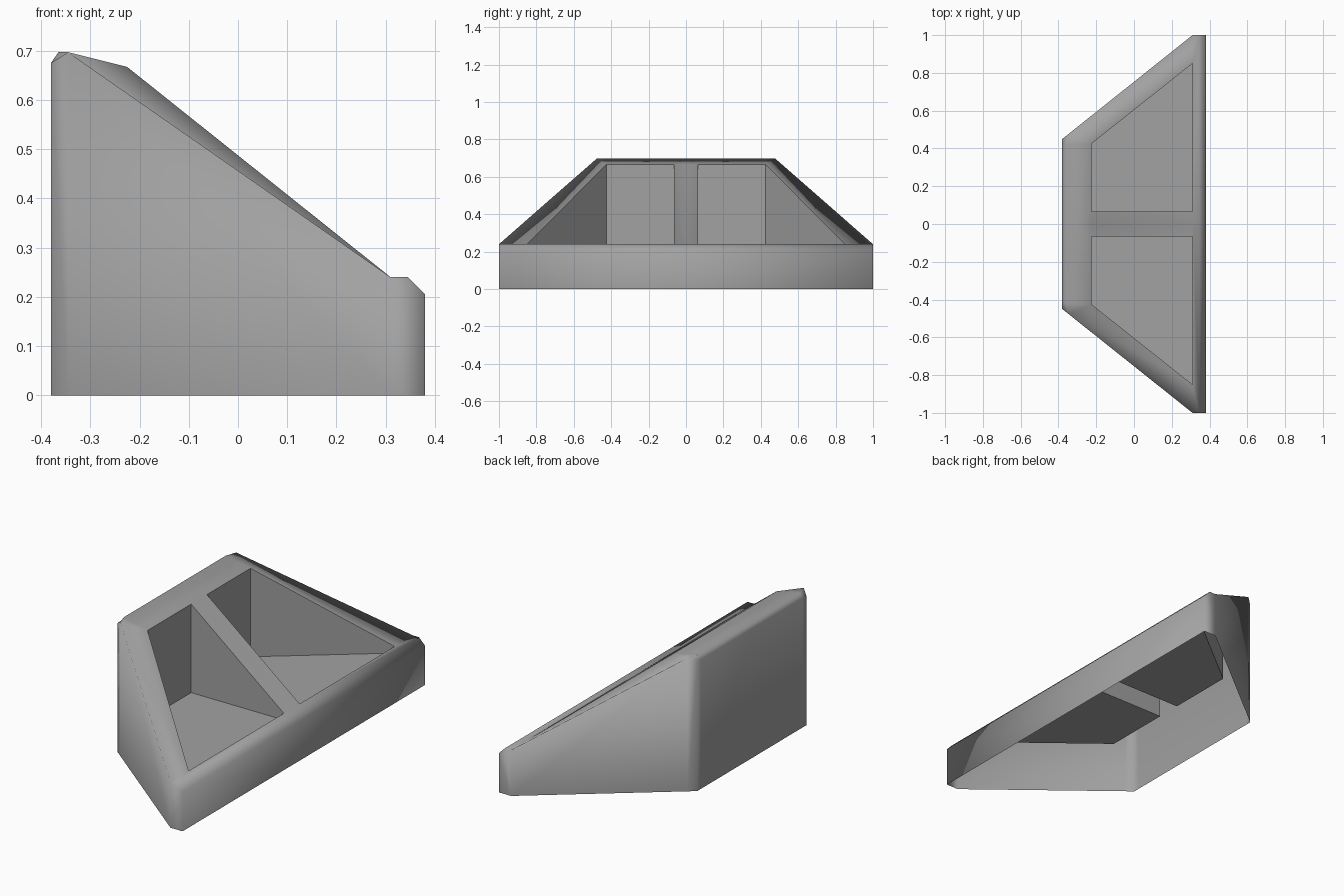
import bpy

cube = bpy.data.objects.get("Cube")
if cube:
    bpy.data.objects.remove(cube, do_unlink=True)

# Single grey material
grey = bpy.data.materials.new("plain_grey")
grey.use_nodes = True
GREY = (0.36, 0.36, 0.36, 1)
grey.diffuse_color = GREY
grey.node_tree.nodes["Principled BSDF"].inputs["Base Color"].default_value = GREY

# Key levels: crown of the tall wall, pocket rim, low front ledge, ledge bevel
CROWN, SHOULDER, RIM, LEDGE, BEVEL = 0.697, 0.675, 0.667, 0.24, 0.205

# Half outline; the other half is mirrored across y
points = {
    "slant_top": (-0.345, 0.478, CROWN),
    "slant_end": (0.31, 1, LEDGE),
    "ledge_end": (0.345, 1, LEDGE),
    "front_end": (0.38, 1, BEVEL),
    "corner": (-0.38, 0.45, SHOULDER),
    "back": (-0.38, 0.42, SHOULDER),
    "crown": (-0.365, 0.42, CROWN),
    "rim_back": (-0.225, 0.425, RIM),
    "rim_front": (0.31, 0.85, LEDGE),
    "bar_back": (-0.225, 0.065, RIM),
    "bar_front": (0.31, 0.065, LEDGE),
}
# Matching points on the centre line
for name in ("back", "crown", "bar_back", "bar_front", "ledge_end", "front_end"):
    x, y, z = points[name]
    points["mid_" + name] = (x, 0, z)


def ground(name):
    """Add the point on the ground below a named point."""
    x, y, z = points[name]
    points["ground_" + name] = (x, y, 0)
    return "ground_" + name


def build(name, faces, smooth):
    """Make a mirrored object from faces given as lists of point names."""
    used = list(dict.fromkeys(p for f in faces for p in f))
    mesh = bpy.data.meshes.new(name)
    mesh.from_pydata([points[p] for p in used], [],
                     [[used.index(p) for p in f] for f in faces])
    mesh.materials.append(grey)
    for poly in mesh.polygons:
        poly.use_smooth = smooth
    obj = bpy.data.objects.new(name, mesh)
    bpy.context.collection.objects.link(obj)
    mirror = obj.modifiers.new("mirror", 'MIRROR')
    mirror.use_axis = (False, True, False)
    return obj


# Outer walls, open underneath
walls = []
outline = ["slant_end", "slant_top", "corner", "back", "mid_back"]
for a, b in zip(outline, outline[1:]):
    walls.append([ground(a), ground(b), b, a])
walls.append([ground("front_end"), ground("slant_end"),
              "slant_end", "ledge_end", "front_end"])
walls.append([ground("mid_front_end"), ground("front_end"),
              "front_end", "mid_front_end"])

# Bevels, sloping rim and central bar
top = [
    ["slant_top", "corner", "back", "crown"],
    ["back", "mid_back", "mid_crown", "crown"],
    ["crown", "mid_crown", "mid_bar_back", "bar_back", "rim_back"],
    ["slant_top", "crown", "rim_back"],
    ["slant_top", "rim_back", "rim_front", "slant_end"],
    ["bar_back", "mid_bar_back", "mid_bar_front", "bar_front"],
    ["slant_end", "rim_front", "bar_front", "mid_bar_front",
     "mid_ledge_end", "ledge_end"],
    ["ledge_end", "mid_ledge_end", "mid_front_end", "front_end"],
]
build("outer_shell", walls + top, True)

# Two sunken pockets with flat floors
opening = ["rim_back", "bar_back", "bar_front", "rim_front"]
for p in opening:
    points["floor_" + p] = (*points[p][:2], BEVEL)
pocket = [["floor_" + p for p in opening]]
for a, b in zip(opening, opening[1:] + opening[:1]):
    pocket.append(["floor_" + b, "floor_" + a, a, b])
build("pockets", pocket, False)
